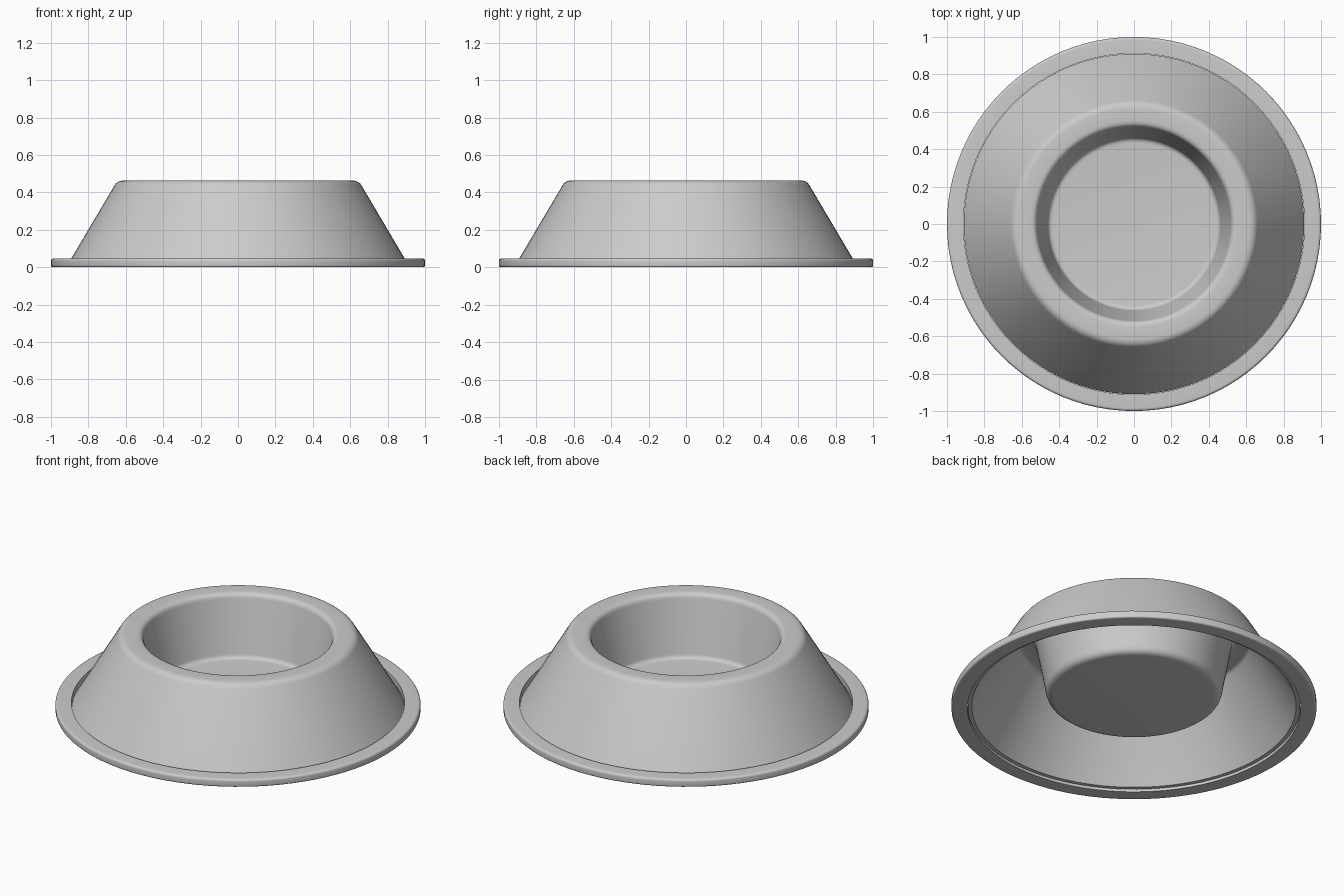
import bpy
import bmesh
import math
from mathutils import Vector

SEGMENTS = 96

cube = bpy.data.objects.get("Cube")
if cube:
    bpy.data.objects.remove(cube, do_unlink=True)

# Single grey finish
grey = bpy.data.materials.new("plain grey")
grey.use_nodes = True
grey.diffuse_color = (0.6, 0.6, 0.6, 1)
grey.node_tree.nodes["Principled BSDF"].inputs["Base Color"].default_value = (0.6, 0.6, 0.6, 1)


def rounded(corners, closed, steps=5):
    """Turn (radius, height, fillet) corners into a smooth profile."""
    points = []
    for i, (r, z, fillet) in enumerate(corners):
        p = Vector((r, 0, z))
        if fillet == 0 or (not closed and i in (0, len(corners) - 1)):
            points.append(p)
            continue
        before, after = corners[i - 1], corners[(i + 1) % len(corners)]
        a = p + (Vector((before[0], 0, before[1])) - p).normalized() * fillet
        b = p + (Vector((after[0], 0, after[1])) - p).normalized() * fillet
        for k in range(steps + 1):
            t = k / steps
            points.append(a * (1 - t) ** 2 + p * 2 * t * (1 - t) + b * t ** 2)
    return points


def lathe(name, corners, closed):
    """Revolve a rounded profile around the vertical axis."""
    bm = bmesh.new()
    verts = [bm.verts.new(p) for p in rounded(corners, closed)]
    edges = [bm.edges.new(pair) for pair in zip(verts, verts[1:])]
    if closed:
        edges.append(bm.edges.new((verts[-1], verts[0])))
    bmesh.ops.spin(bm, geom=verts + edges, cent=(0, 0, 0), axis=(0, 0, 1),
                   angle=math.tau, steps=SEGMENTS, use_duplicate=False)
    bmesh.ops.remove_doubles(bm, verts=bm.verts, dist=0.0001)
    bmesh.ops.recalc_face_normals(bm, faces=bm.faces)
    mesh = bpy.data.meshes.new(name)
    bm.to_mesh(mesh)
    bm.free()
    mesh.materials.append(grey)
    obj = bpy.data.objects.new(name, mesh)
    bpy.context.collection.objects.link(obj)
    bpy.ops.object.select_all(action='DESELECT')
    obj.select_set(True)
    bpy.context.view_layer.objects.active = obj
    bpy.ops.object.shade_smooth_by_angle(angle=math.radians(35))
    return obj


# Thin dish: cup floor, cup wall, rim, sloping skirt, then back along the underside
lathe("bowl", [
    (0, 0.10, 0), (0.458, 0.10, 0.025), (0.523, 0.463, 0.03),
    (0.645, 0.463, 0.03), (0.91, 0.015, 0), (0.888, 0.015, 0),
    (0.634, 0.443, 0.02), (0.542, 0.443, 0.02),
    (0.476, 0.08, 0.04), (0, 0.08, 0)], closed=False)

# Flat ring around the foot of the skirt
lathe("base_ring", [
    (0.912, 0, 0), (1, 0, 0.012), (1, 0.047, 0.016), (0.912, 0.047, 0)], closed=True)
